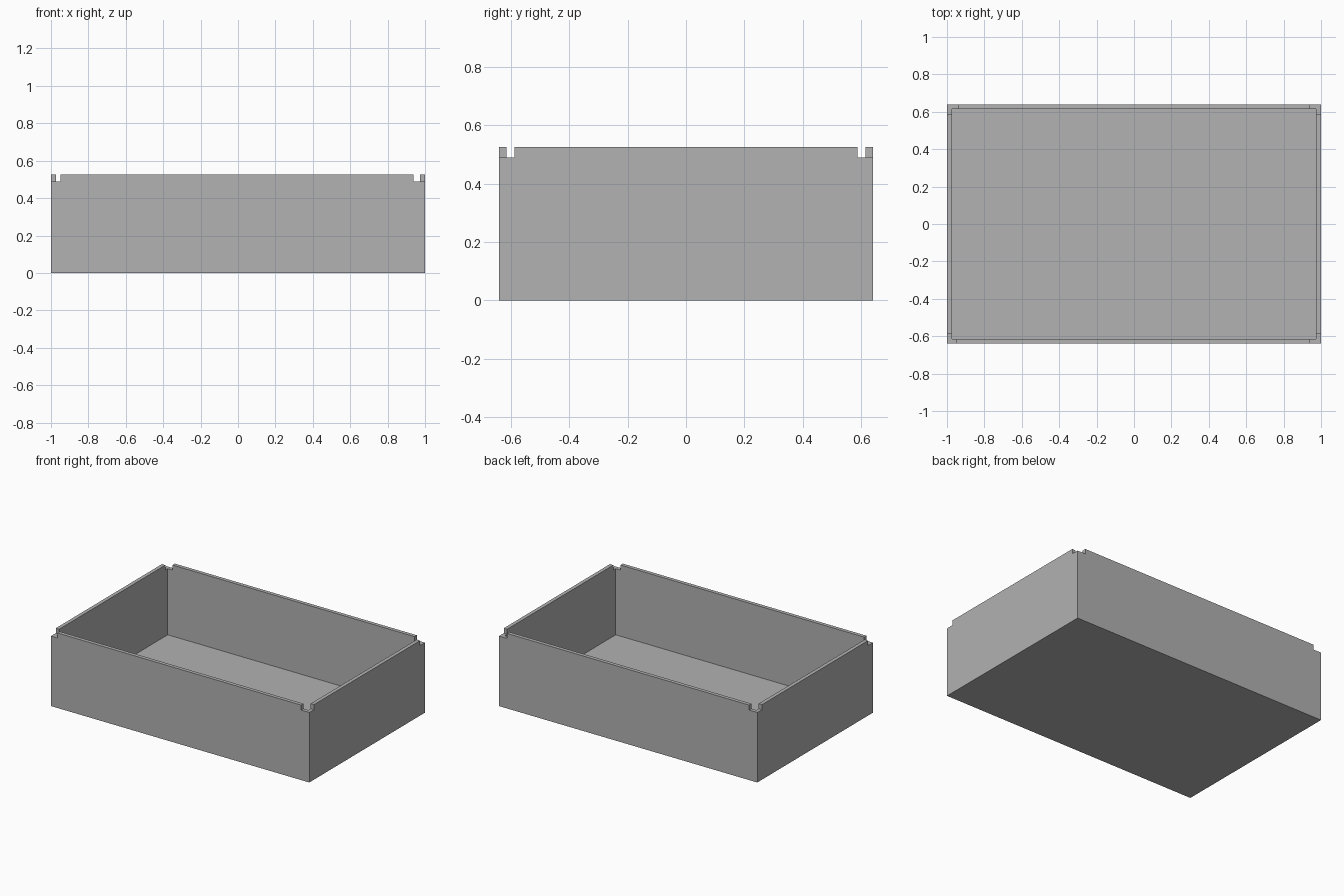
import bpy

HALF_X, HALF_Y, HEIGHT = 1.0, 0.64, 0.525
WALL, FLOOR, NOTCH_Z = 0.026, 0.027, 0.49

default = bpy.data.objects.get("Cube")
if default:
    bpy.data.objects.remove(default, do_unlink=True)

grey = bpy.data.materials.new("grey")
grey.use_nodes = True
colour = (0.445, 0.445, 0.445, 1)
grey.diffuse_color = colour
grey.node_tree.nodes["Principled BSDF"].inputs["Base Color"].default_value = colour


def box(name, low, high):
    """Axis-aligned box between two corners."""
    centre = [(a + b) / 2 for a, b in zip(low, high)]
    bpy.ops.mesh.primitive_cube_add(size=1, location=centre)
    obj = bpy.context.object
    obj.name = name
    obj.scale = [b - a for a, b in zip(low, high)]
    bpy.ops.object.transform_apply(location=True, rotation=False, scale=True)
    obj.data.materials.append(grey)
    return obj


def cut(target, cutter):
    """Subtract a hidden cutter and remove it."""
    cutter.hide_render = True
    mod = target.modifiers.new("cut", "BOOLEAN")
    mod.operation, mod.solver, mod.object = "DIFFERENCE", "EXACT", cutter
    bpy.context.view_layer.objects.active = target
    bpy.ops.object.modifier_apply(modifier=mod.name)
    bpy.data.objects.remove(cutter, do_unlink=True)


# Open tray: solid block with a hollowed inside
tray = box("tray", (-HALF_X, -HALF_Y, 0), (HALF_X, HALF_Y, HEIGHT))
inner_x, inner_y = HALF_X - WALL, HALF_Y - WALL
cut(tray, box("hollow_cutter", (-inner_x, -inner_y, FLOOR), (inner_x, inner_y, 1)))

# Lowered rim at each corner, a little wider at the front right one
for sx in (-1, 1):
    for sy in (-1, 1):
        start_x = 0.95 if (sx, sy) == (-1, -1) else 0.937
        xs = sorted((sx * start_x, sx * 1.1))
        ys = sorted((sy * 0.587, sy * 0.8))
        cut(tray, box("notch_cutter", (xs[0], ys[0], NOTCH_Z), (xs[1], ys[1], 1)))
